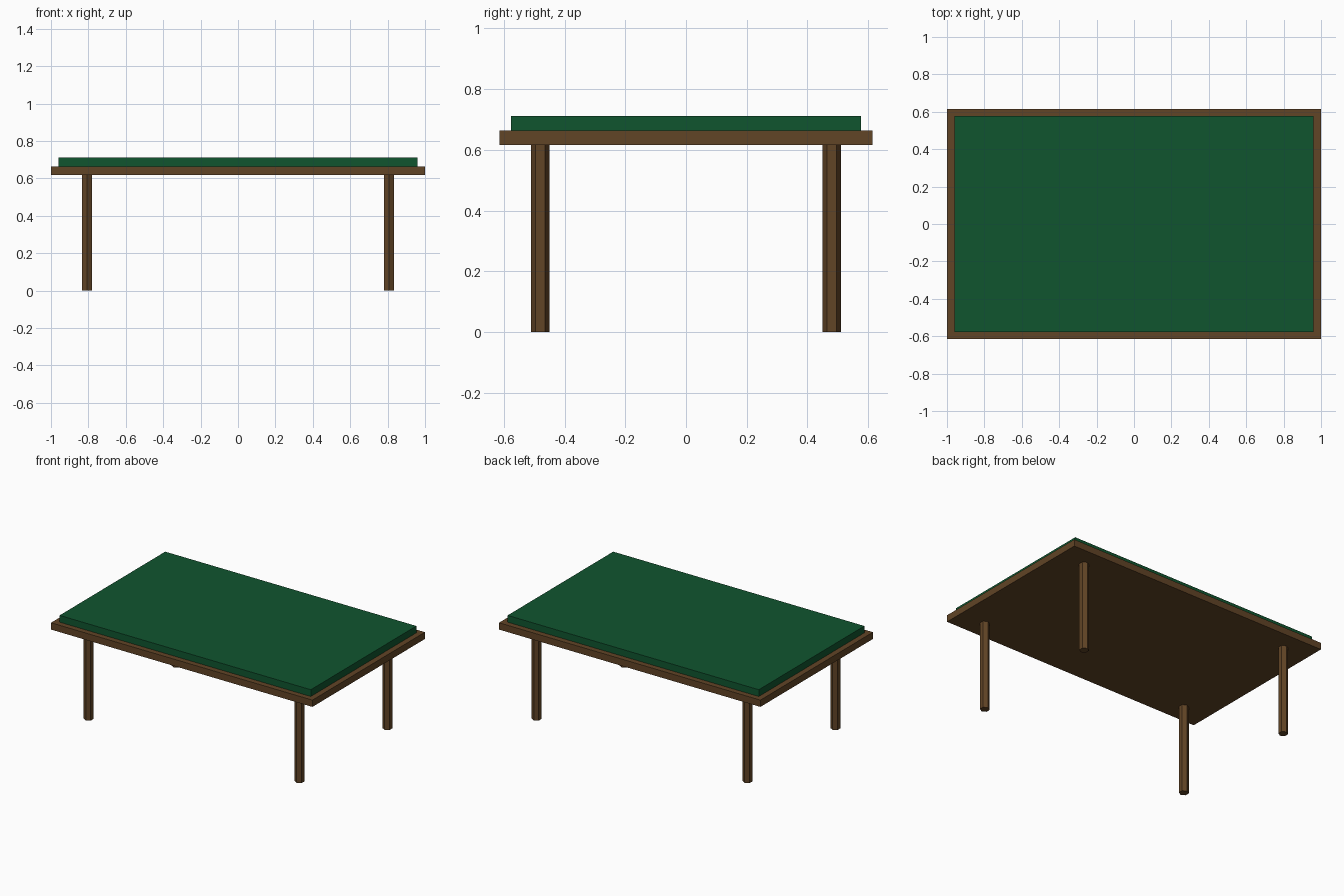
import bpy

cube = bpy.data.objects.get("Cube")
if cube:
    bpy.data.objects.remove(cube, do_unlink=True)


def make_material(name, colour):
    mat = bpy.data.materials.new(name)
    mat.use_nodes = True
    mat.diffuse_color = colour
    mat.node_tree.nodes["Principled BSDF"].inputs["Base Color"].default_value = colour
    return mat


wood = make_material("brown wood", (0.12, 0.058, 0.019, 1))
felt = make_material("green felt", (0.005, 0.09, 0.028, 1))


def finish(name, mat):
    obj = bpy.context.object
    obj.name = name
    obj.data.materials.append(mat)
    return obj


def slab(name, width, depth, bottom, top, mat):
    bpy.ops.mesh.primitive_cube_add(size=1, location=(0, 0, (bottom + top) / 2))
    obj = finish(name, mat)
    obj.scale = (width, depth, top - bottom)
    bpy.ops.object.transform_apply(location=False, rotation=False, scale=True)


LEG_TOP, BOARD_TOP, FELT_TOP = 0.617, 0.664, 0.711

# Wooden board with the felt bed on top
slab("table_board", 2.0, 1.23, LEG_TOP, BOARD_TOP, wood)
slab("felt_bed", 1.922, 1.154, BOARD_TOP, FELT_TOP, felt)

# Four six-sided legs
for side, x in (("left", 0.807), ("right", -0.807)):
    for end, y in (("front", -0.48), ("back", 0.48)):
        bpy.ops.mesh.primitive_cylinder_add(
            vertices=6, radius=0.031, depth=LEG_TOP, location=(x, y, LEG_TOP / 2))
        finish(f"{end}_{side}_leg", wood)
